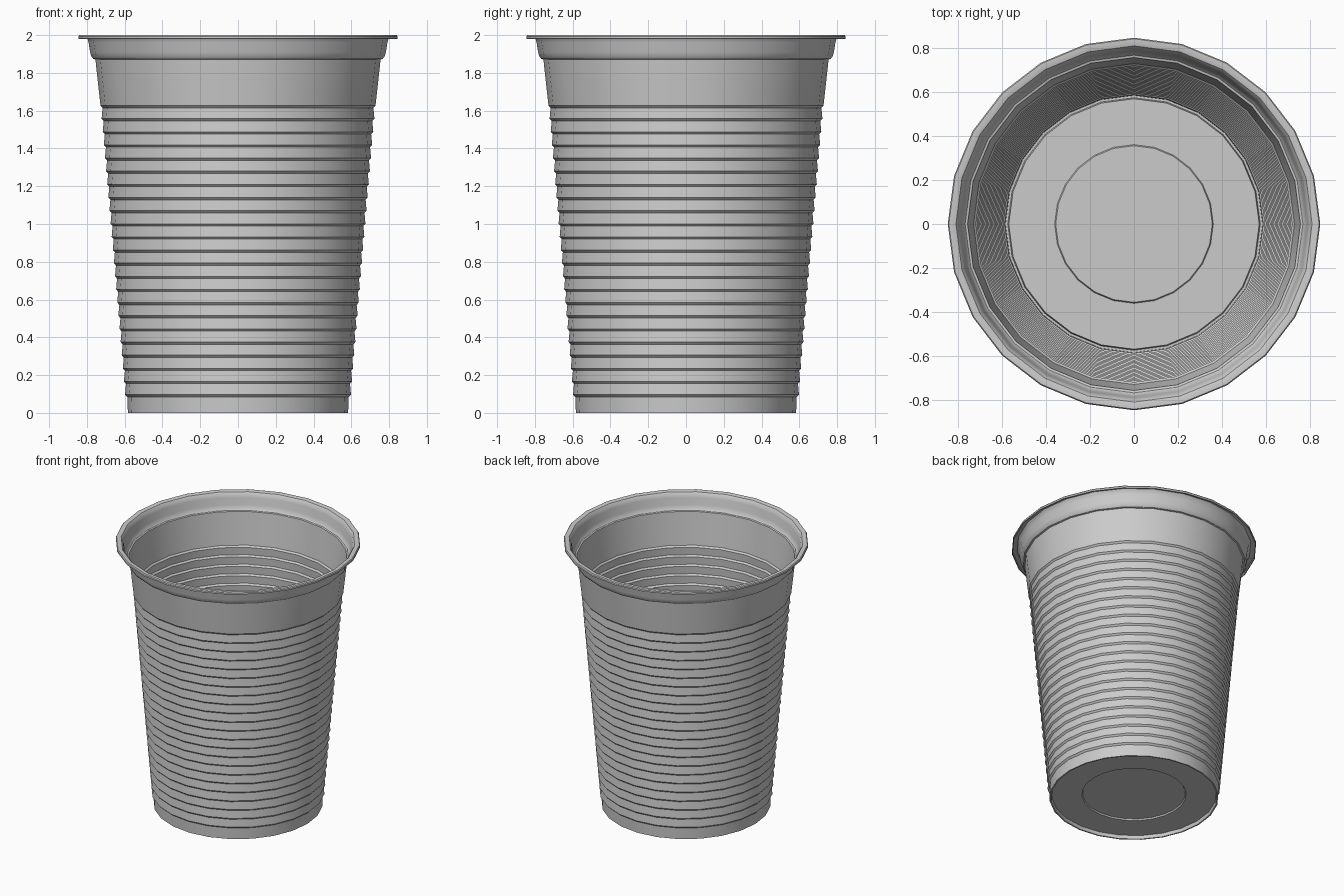
import bpy, bmesh, math

if "Cube" in bpy.data.objects:
    bpy.data.objects.remove(bpy.data.objects["Cube"])

SIDES = 24
RINGS = 22
Z0, Z1 = 0.085, 1.615          # height range of the stepped rings
R0, R1 = 0.598, 0.728          # lower radius of first ring / upper band


def lathe(name, profile, sides=SIDES):
    """Revolve (radius, z) points about z; a zero radius start becomes a pole."""
    bm = bmesh.new()
    loops = []
    for r, z in profile:
        if r == 0:
            loops.append([bm.verts.new((0, 0, z))] * sides)
        else:
            loops.append([bm.verts.new((r * math.cos(2 * math.pi * i / sides),
                                        r * math.sin(2 * math.pi * i / sides), z))
                          for i in range(sides)])
    for a, b in zip(loops, loops[1:]):
        for i in range(sides):
            j = (i + 1) % sides
            quad = [a[i], b[i], b[j], a[j]]
            bm.faces.new(list(dict.fromkeys(quad)))
    bmesh.ops.recalc_face_normals(bm, faces=bm.faces)
    # make the thin shell face outward
    bm.faces.ensure_lookup_table()
    if bm.faces[0].normal.z > 0:
        bmesh.ops.reverse_faces(bm, faces=bm.faces)
    me = bpy.data.meshes.new(name)
    bm.to_mesh(me)
    bm.free()
    ob = bpy.data.objects.new(name, me)
    bpy.context.collection.objects.link(ob)
    return ob


# recessed floor and foot
profile = [(0, 0.035), (0.355, 0.035), (0.36, 0.025), (0.568, 0.025),
           (0.573, 0.0), (0.583, 0.0), (0.586, Z0)]

# stepped grip rings: small ledge outward, then a slightly inward wall
step = (Z1 - Z0) / RINGS
for k in range(RINGS):
    r = R0 + (R1 - R0) * k / RINGS
    z = Z0 + step * k
    profile += [(r, z + 0.012), (r - 0.005, z + step)]

# plain upper band, shoulder and rolled rim
profile += [(R1, Z1 + 0.012), (0.755, 1.871), (0.766, 1.874), (0.776, 1.886),
            (0.783, 1.91), (0.791, 1.96), (0.797, 1.982), (0.808, 1.996),
            (0.822, 2.0), (0.84, 2.0), (0.845, 1.993), (0.845, 1.981),
            (0.838, 1.979)]

cup = lathe("cup", profile)
bpy.context.view_layer.objects.active = cup
cup.select_set(True)
bpy.ops.object.shade_smooth_by_angle(angle=math.radians(30))
